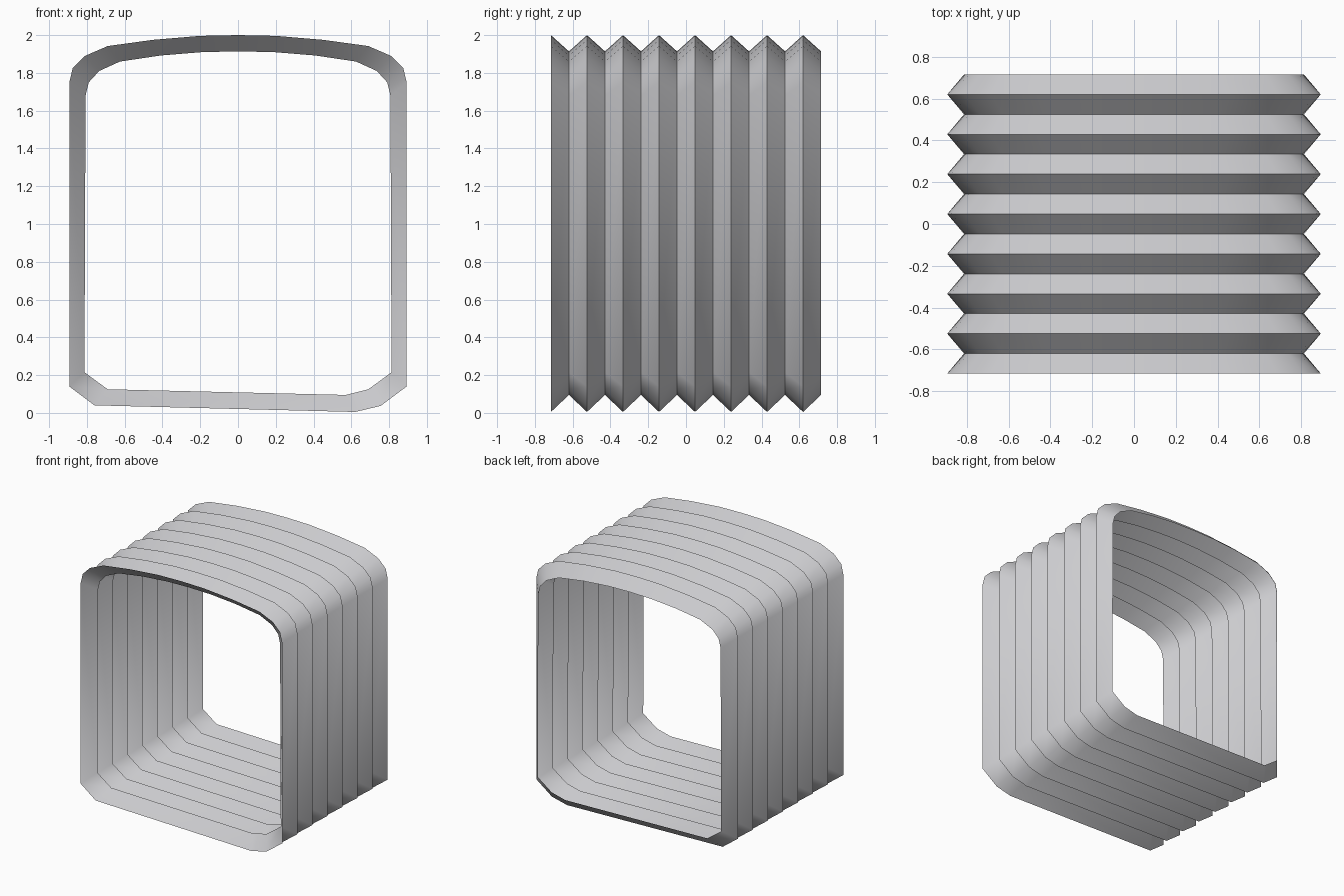
import bpy, bmesh, math

if "Cube" in bpy.data.objects:
    bpy.data.objects.remove(bpy.data.objects["Cube"])

# Cross-sections as (x, z), running around the loop
lower_outer = [(-0.893, 0.14), (-0.76, 0.04), (0.62, 0.005), (0.755, 0.037), (0.893, 0.14)]
lower_inner = [(-0.813, 0.215), (-0.69, 0.125), (0.57, 0.095), (0.69, 0.125), (0.813, 0.215)]
arch_outer = [(0.893, 1.75), (0.875, 1.825), (0.81, 1.89), (0.69, 1.942), (0.45, 1.975), (0.2, 1.996)]
arch_inner = [(0.807, 1.68), (0.79, 1.75), (0.735, 1.81), (0.625, 1.86), (0.41, 1.892), (0.19, 1.91)]


def ring(lower, arch, crown):
    """Lower edge, right half of the arch, crown, mirrored left half."""
    return lower + arch + [(0, crown)] + [(-x, z) for x, z in reversed(arch)]


outer = ring(lower_outer, arch_outer, 2.0)
inner = ring(lower_inner, arch_inner, 1.914)

# Pleated sleeve: alternate ridge and valley rings along y
RINGS, HALF = 16, 0.715
bm = bmesh.new()
rows = []
for i in range(RINGS):
    y = -HALF + 2 * HALF * i / (RINGS - 1)
    rows.append([bm.verts.new((x, y, z)) for x, z in (inner if i % 2 else outer)])
for a, b in zip(rows, rows[1:]):
    n = len(a)
    for j in range(n):
        k = (j + 1) % n
        bm.faces.new((a[j], a[k], b[k], b[j]))
bm.normal_update()

# Make sure the crown faces up
top = max(bm.faces, key=lambda f: f.calc_center_median().z)
if top.normal.z < 0:
    bmesh.ops.reverse_faces(bm, faces=bm.faces[:])

mesh = bpy.data.meshes.new("bellows_sleeve")
bm.to_mesh(mesh)
bm.free()
sleeve = bpy.data.objects.new("bellows_sleeve", mesh)
bpy.context.collection.objects.link(sleeve)

grey = bpy.data.materials.new("light grey")
grey.diffuse_color = (0.6, 0.6, 0.62, 1)
grey.use_nodes = True
grey.node_tree.nodes["Principled BSDF"].inputs["Base Color"].default_value = grey.diffuse_color
mesh.materials.append(grey)

# Smooth around the corners, crisp at the folds
bpy.context.view_layer.objects.active = sleeve
sleeve.select_set(True)
bpy.ops.object.shade_smooth_by_angle(angle=math.radians(45))
